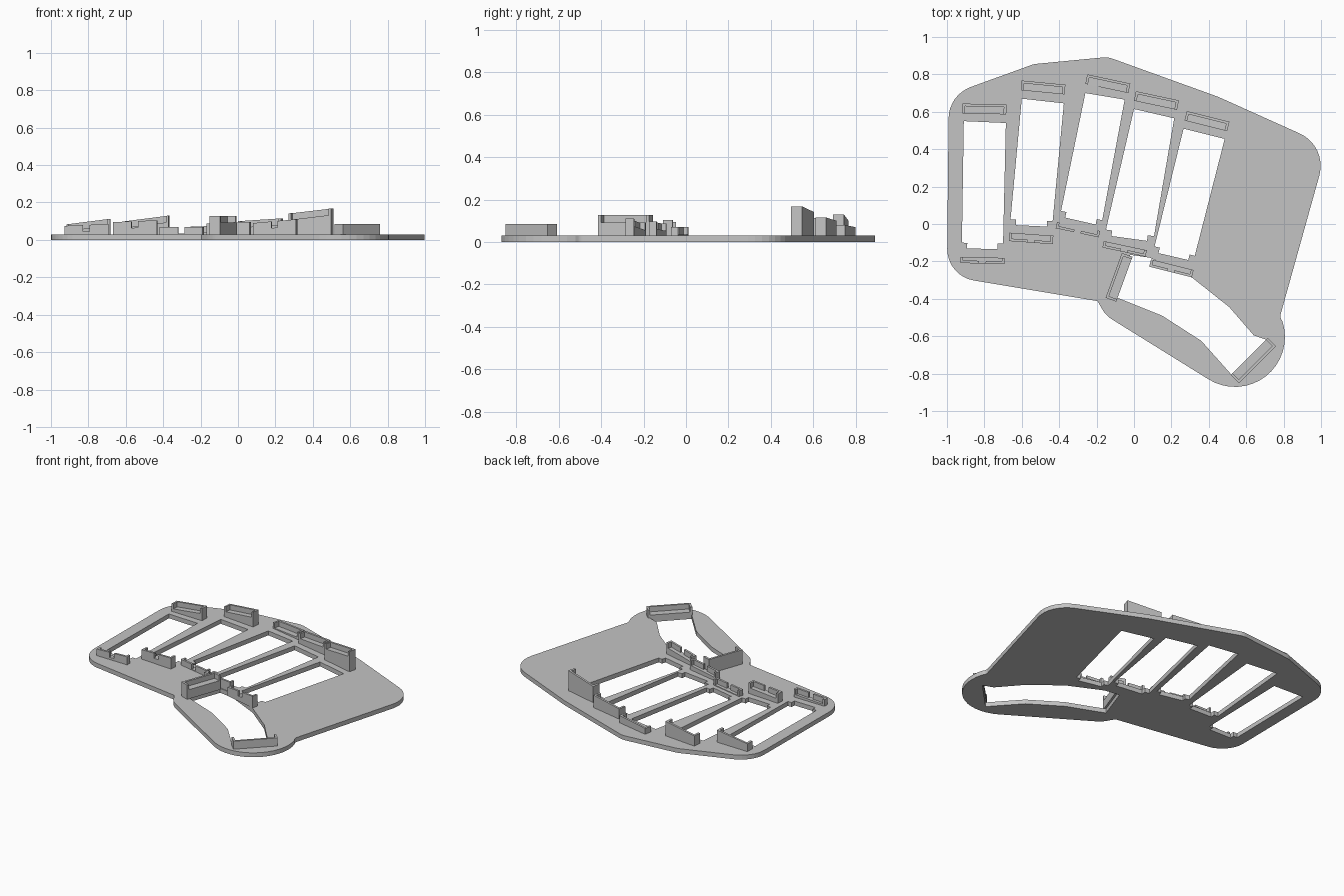
import bpy, bmesh, math
from mathutils import Vector, Matrix

cube = bpy.data.objects.get("Cube")
if cube:
    bpy.data.objects.remove(cube)

grey = bpy.data.materials.new("plain grey")
grey.use_nodes = True
grey.diffuse_color = (0.55, 0.55, 0.55, 1)
grey.node_tree.nodes["Principled BSDF"].inputs["Base Color"].default_value = grey.diffuse_color

PLATE = 0.03
WALL = 0.014


def add_object(name, mesh):
    obj = bpy.data.objects.new(name, mesh)
    bpy.context.collection.objects.link(obj)
    mesh.materials.clear()
    mesh.materials.append(grey)
    return obj


def rounded(corners, steps=8):
    """Turn (x, y, radius) corners into a polygon with rounded corners."""
    out = []
    for i, (x, y, r) in enumerate(corners):
        p = Vector((x, y))
        if r == 0:
            out.append(p)
            continue
        a = (Vector(corners[i - 1][:2]) - p).normalized()
        b = (Vector(corners[(i + 1) % len(corners)][:2]) - p).normalized()
        half = a.angle(b) / 2
        centre = p + (a + b).normalized() * r / math.sin(half)
        start = p + a * r / math.tan(half) - centre
        end = p + b * r / math.tan(half) - centre
        sweep = start.angle_signed(end)
        for k in range(steps + 1):
            out.append(centre + Matrix.Rotation(-sweep * k / steps, 2) @ start)
    return out


def finger_hole(tl, tr, br, bl):
    """Tapered opening with a shallow clip slot in its front edge."""
    tl, tr, br, bl = map(Vector, (tl, tr, br, bl))
    along = br - bl
    drop = Vector((along.y, -along.x)).normalized() * 0.03
    p, q = bl + along * 0.13, bl + along * 0.87
    return [tl, tr, br, q, q + drop, p + drop, p, bl]


# Plate outline: hand-shaped body, then the round end of the thumb lobe
outline = [(-0.99, 0.69, 0.18), (-0.535, 0.855, 0.12), (-0.14, 0.893, 0.12),
           (0.45, 0.68, 0.5), (1.035, 0.417, 0.19), (0.78, -0.497, 0.04)]
for k in range(17):
    ang = math.radians(18 - 140 * k / 16)
    outline.append((0.54 + 0.267 * math.cos(ang), -0.604 + 0.267 * math.sin(ang), 0))
outline += [(-0.15, -0.49, 0.15), (-0.195, -0.412, 0), (-1.0, -0.278, 0.17)]

holes = [
    finger_hole((-0.91, 0.55), (-0.685, 0.54), (-0.70, -0.105), (-0.92, -0.10)),
    finger_hole((-0.60, 0.67), (-0.375, 0.645), (-0.435, 0.015), (-0.66, 0.025)),
    finger_hole((-0.26, 0.70), (-0.05, 0.665), (-0.17, 0.02), (-0.39, 0.07)),
    finger_hole((0.0, 0.615), (0.215, 0.565), (0.107, -0.065), (-0.15, -0.03)),
    finger_hole((0.265, 0.51), (0.485, 0.455), (0.325, -0.17), (0.11, -0.12)),
    # Curved thumb opening
    [(-0.02, -0.165), (0.085, -0.18), (0.315, -0.29), (0.51, -0.445), (0.64, -0.595),
     (0.71, -0.62), (0.525, -0.81), (0.36, -0.625), (0.15, -0.49), (-0.10, -0.39)],
]

# Plate: filled flat curve with holes, extruded
curve = bpy.data.curves.new("plate_outline", "CURVE")
curve.dimensions = "2D"
curve.fill_mode = "BOTH"
curve.extrude = PLATE / 2
for loop in [rounded(outline)] + holes:
    spline = curve.splines.new("POLY")
    spline.points.add(len(loop) - 1)
    for point, co in zip(spline.points, loop):
        point.co = (co[0], co[1], 0, 1)
    spline.use_cyclic_u = True
helper = bpy.data.objects.new("plate_outline", curve)
bpy.context.collection.objects.link(helper)
bpy.context.view_layer.update()
plate_mesh = bpy.data.meshes.new_from_object(
    helper.evaluated_get(bpy.context.evaluated_depsgraph_get()))
bpy.data.objects.remove(helper)
plate_mesh.transform(Matrix.Translation((0, 0, PLATE / 2)))
bm = bmesh.new()
bm.from_mesh(plate_mesh)
bmesh.ops.remove_doubles(bm, verts=bm.verts, dist=0.0001)
bmesh.ops.recalc_face_normals(bm, faces=bm.faces)
for f in bm.faces:
    f.smooth = False
bm.to_mesh(plate_mesh)
bm.free()
add_object("base_plate", plate_mesh)


def block(bm, x0, x1, y0, y1, z0, z1, slope, flat_base=False):
    """Box whose top (and usually base) leans along x."""
    for v in bmesh.ops.create_cube(bm, size=1)["verts"]:
        x = x1 if v.co.x > 0 else x0
        y = y1 if v.co.y > 0 else y0
        top = v.co.z > 0
        z = (z1 if top else z0) + (0 if flat_base and not top else slope * x)
        v.co = (x, y, z)


def bracket(name, x, y, angle, length, depth, top, rise=0.0, notch=0.0, lip=0.035):
    """Clip: solid ledge with a rim on its outer (+y) side and both ends."""
    bm = bmesh.new()
    h, d, s = length / 2, depth / 2, rise / length
    ledge = top - lip
    block(bm, -h, h, -d, d, PLATE, ledge, s, True)
    for side in (-1, 1):
        a, b = sorted((side * h, side * (h - WALL)))
        block(bm, a, b, -d, d - WALL, ledge, top, s)
        a, b = sorted((side * h, side * notch / 2))
        block(bm, a, b, d - WALL, d, ledge, top, s)
    mesh = bpy.data.meshes.new(name)
    bm.to_mesh(mesh)
    bm.free()
    obj = add_object(name, mesh)
    obj.location = (x, y, 0)
    obj.rotation_euler.z = math.radians(angle)


# Back brackets, one behind each finger opening
for i, (x, y, angle, top, rise) in enumerate([
        (-0.80, 0.615, -1.5, 0.098, 0.03), (-0.486, 0.73, -5.5, 0.115, 0.03),
        (-0.14, 0.75, -12, 0.075, 0.01), (0.12, 0.66, -12, 0.108, 0.015),
        (0.39, 0.55, -14, 0.155, 0.027)]):
    bracket(f"back_bracket_{i + 1}", x, y, angle, 0.235, 0.052, top, rise)

# Front brackets face the other way and have a notch in the rim
for i, (x, y, angle, top, rise, depth) in enumerate([
        (-0.81, -0.195, 179, 0.08, -0.01, 0.032), (-0.55, -0.077, 176, 0.10, -0.01, 0.045),
        (-0.30, -0.03, 168, 0.07, 0.0, 0.035), (-0.05, -0.133, 168, 0.092, -0.01, 0.035),
        (0.20, -0.237, 166, 0.10, -0.02, 0.04)]):
    bracket(f"front_bracket_{i + 1}", x, y, angle, 0.235, depth, top, rise, 0.035)

# Thumb brackets at both ends of the curved opening
bracket("inner_thumb_bracket", -0.08, -0.285, 70, 0.255, 0.06, 0.128)
bracket("outer_thumb_bracket", 0.638, -0.73, -135, 0.28, 0.062, 0.085)
